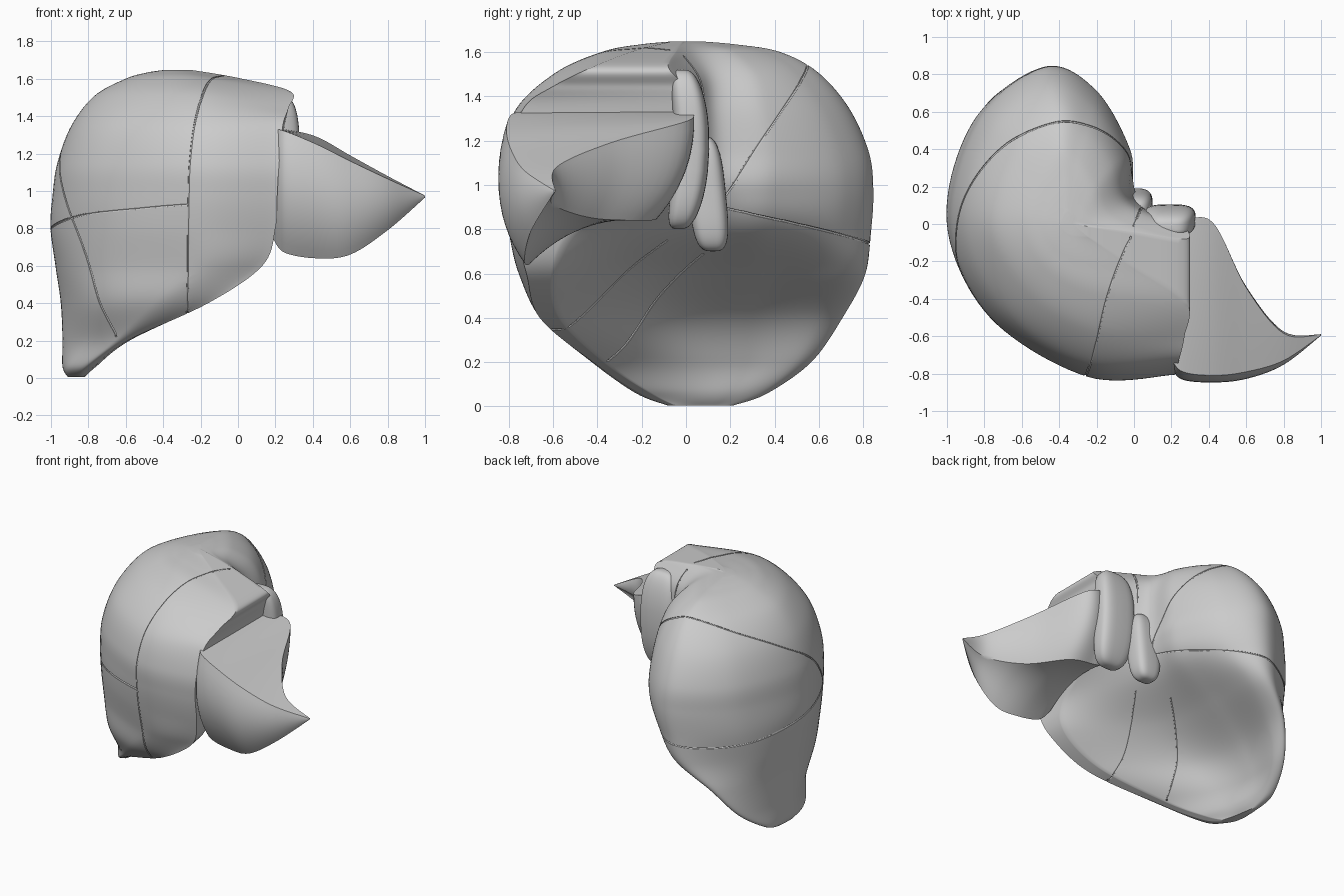
import bpy, bmesh, math
from mathutils import Vector
from mathutils.bvhtree import BVHTree

if "Cube" in bpy.data.objects:
    bpy.data.objects.remove(bpy.data.objects["Cube"])


def spline(pts, n):
    """Catmull-Rom curve through open list of points, n samples per span."""
    pts = [Vector(p) for p in pts]
    out = []
    for i in range(len(pts) - 1):
        a, b, c, d = pts[max(i - 1, 0)], pts[i], pts[i + 1], pts[min(i + 2, len(pts) - 1)]
        for k in range(n):
            t = k / n
            out.append(0.5 * (2 * b + (c - a) * t + (2 * a - 5 * b + 4 * c - d) * t * t
                              + (3 * b - a - 3 * c + d) * t ** 3))
    return out + [pts[-1]]


def smooth(ob, angle):
    bpy.ops.object.select_all(action='DESELECT')
    ob.select_set(True)
    bpy.context.view_layer.objects.active = ob
    bpy.ops.object.shade_smooth_by_angle(angle=math.radians(angle))


def finish(name, bm, angle=40):
    bmesh.ops.recalc_face_normals(bm, faces=bm.faces)
    me = bpy.data.meshes.new(name)
    bm.to_mesh(me)
    bm.free()
    ob = bpy.data.objects.new(name, me)
    bpy.context.collection.objects.link(ob)
    smooth(ob, angle)
    return ob


def loft(name, rings, angle=40):
    """Skin closed rings of equal length, with a fan at each end."""
    bm = bmesh.new()
    vs = [[bm.verts.new(p) for p in r] for r in rings]
    n = len(rings[0])
    for a, b in zip(vs, vs[1:]):
        for i in range(n):
            j = (i + 1) % n
            bm.faces.new((a[i], a[j], b[j], b[i]))
    for ring, pts in ((vs[0], rings[0]), (vs[-1], rings[-1])):
        c = bm.verts.new(sum((Vector(p) for p in pts), Vector()) / n)
        for i in range(n):
            bm.faces.new((ring[i], ring[(i + 1) % n], c))
    return finish(name, bm, angle)


def shrunk(sec, s, z, cx, cy):
    """A smaller copy of a section, used to round off the ends."""
    return (z, [(cx + (x - cx) * s, cy + (y - cy) * s) for x, y in sec[1]])


def top_slope(x, z):
    """The upper sections dip towards the open collar end."""
    return z - .14 * max(0, x + .2) * min(1, max(0, (z - 1.35) / .15))


# Curved shell: horizontal sections, from front right round the back to the inner hollow
lower = [
    (0.06, [(-.77, -.21), (-.82, -.22), (-.90, -.1), (-.935, .05), (-.935, .2),
            (-.92, .35), (-.87, .35), (-.84, .2), (-.81, .03), (-.76, -.16)]),
    (0.2, [(-.59, -.42), (-.66, -.41), (-.81, -.25), (-.93, .03), (-.92, .3),
           (-.85, .55), (-.79, .51), (-.81, .28), (-.76, 0), (-.58, -.37)]),
    (0.4, [(-.16, -.66), (-.45, -.63), (-.77, -.42), (-.94, 0), (-.90, .4),
           (-.74, .69), (-.66, .63), (-.69, .3), (-.60, -.1), (-.17, -.57)]),
    (0.6, [(.13, -.72), (-.25, -.74), (-.76, -.47), (-.97, 0), (-.89, .47),
           (-.58, .79), (-.42, .73), (-.42, .35), (-.34, -.1), (.11, -.6)]),
]
upper = [
    (0.8, [(.2, -.77), (-.25, -.785), (-.76, -.5), (-1, 0), (-.865, .54),
           (-.5, .83), (-.26, .71), (-.12, .38), (-.08, .06), (.18, -.5)]),
    (0.98, [(.21, -.80), (-.25, -.81), (-.77, -.5), (-.99, 0), (-.84, .56),
            (-.48, .84), (-.21, .72), (-.03, .4), (.01, .15), (.21, -.15)]),
    (1.15, [(.22, -.80), (-.25, -.81), (-.76, -.49), (-.965, 0), (-.82, .55),
            (-.48, .82), (-.21, .70), (-.03, .4), (0, .14), (.22, -.02)]),
    (1.35, [(.24, -.73), (-.22, -.745), (-.69, -.46), (-.89, 0), (-.75, .5),
            (-.46, .73), (-.22, .62), (-.05, .36), (-.01, .12), (.25, 0)]),
    (1.51, [(.27, -.6), (-.2, -.58), (-.57, -.37), (-.765, 0), (-.64, .4),
            (-.42, .59), (-.25, .5), (-.11, .32), (-.04, .1), (.27, -.01)]),
    (1.6, [(.28, -.42), (-.2, -.38), (-.48, -.24), (-.6, 0), (-.52, .26),
           (-.4, .42), (-.3, .36), (-.2, .22), (-.1, .04), (.28, -.08)]),
]
secs = ([shrunk(lower[0], .5, 0.005, -.88, .06)] + lower + upper
        + [shrunk(upper[-1], .55, 1.633, -.35, 0), shrunk(upper[-1], .15, 1.648, -.35, 0)])
columns = [spline([(p[i][0], p[i][1], top_slope(p[i][0], z)) for z, p in secs], 9)
           for i in range(10)]
rings = []
for r in range(len(columns[0])):
    curve = spline([c[r] for c in columns], 11)
    a, b = curve[-1], curve[0]
    rings.append(curve + [a.lerp(b, k / 12) for k in range(1, 12)])
shell = loft("curved_shell", rings)

# Seam grooves: thin tubes snapped to the shell, then cut away
seams = [
    [(0, .02, 1.3), (-.05, -.12, 1.58), (-.15, -.4, 1.58), (-.22, -.7, 1.35), (-.26, -.8, 1),
     (-.27, -.72, .5), (-.27, -.62, .36), (-.3, -.45, .52), (-.12, -.1, .8)],
    [(0, .18, .95), (-.05, .37, 1.25), (-.2, .53, 1.48), (-.5, .52, 1.53), (-.72, .4, 1.45),
     (-.9, .15, 1.3), (-.96, -.15, 1.1), (-.82, -.4, .7), (-.65, -.42, .25),
     (-.55, -.2, .42), (-.25, .08, .68)],
    [(0, .18, .88), (-.1, .45, .83), (-.33, .76, .76), (-.6, .8, .72), (-.88, .5, .73),
     (-1, 0, .8), (-.85, -.42, .87), (-.5, -.7, .91), (-.26, -.8, .93)],
]
tree = BVHTree.FromPolygons([v.co.copy() for v in shell.data.vertices],
                            [tuple(p.vertices) for p in shell.data.polygons])
cutters = []
for path in seams:
    pts = [tree.find_nearest(p)[0] for p in spline(path, 10)]
    tube = []
    for i, p in enumerate(pts):
        d = (pts[min(i + 1, len(pts) - 1)] - pts[max(i - 1, 0)]).normalized()
        u = tree.find_nearest(p)[1]
        u = (u - d * u.dot(d)).normalized()
        w = d.cross(u)
        tube.append([p + .0065 * (u * math.cos(a) + w * math.sin(a))
                     for a in (k * math.pi / 3 for k in range(6))])
    cutter = loft("seam_cutter", tube)
    cutter.hide_render = True
    cutters.append(cutter)
    mod = shell.modifiers.new("groove", 'BOOLEAN')
    mod.operation, mod.object, mod.solver = 'DIFFERENCE', cutter, 'EXACT'
dg = bpy.context.evaluated_depsgraph_get()
cut = bpy.data.meshes.new_from_object(shell.evaluated_get(dg))
shell.modifiers.clear()
if len(cut.polygons) > 5000:
    shell.data = cut
for c in cutters:
    bpy.data.objects.remove(c)
smooth(shell, 40)

# Pointed blade: four-cornered sections along x (outer top, inner top, inner bottom, keel)
blade = [
    (.19, -.69, 1.33, -.02, 1.33, -.13, .86, -.64, .74),
    (.25, -.785, 1.32, .01, 1.33, -.13, .85, -.69, .67),
    (.42, -.81, 1.25, .01, 1.29, -.17, .84, -.71, .64),
    (.60, -.79, 1.16, -.34, 1.19, -.42, .85, -.73, .66),
    (.80, -.73, 1.065, -.585, 1.08, -.60, .91, -.70, .79),
    (1.0, -.595, .975, -.59, .975, -.59, .968, -.595, .965),
]
stations = [spline([(s[0], s[1 + 2 * i], s[2 + 2 * i]) for s in blade], 8) for i in range(4)]
bulge = (0, .1, -.12, .13)
rings = []
for r in range(len(stations[0])):
    ring = []
    for i in range(4):
        a, b = stations[i][r], stations[(i + 1) % 4][r]
        d = b - a
        for k in range(12):
            t = k / 12
            ring.append(a + d * t + Vector((0, -d.z, d.y)) * bulge[i] * 4 * t * (1 - t))
    rings.append(ring)
loft("pointed_blade", rings, 35)


# Rolled inner lips at the hinge point
def roll(name, c, size, bend, tilt):
    bm = bmesh.new()
    bmesh.ops.create_uvsphere(bm, u_segments=40, v_segments=28, radius=1)
    for v in bm.verts:
        q = [math.copysign(abs(e) ** .6, e) * s for e, s in zip(v.co, size)]
        y = q[1] + tilt * q[2] - bend * (q[2] / size[2]) ** 2
        v.co = Vector(c) + Vector((q[0], y, q[2]))
    return finish(name, bm, 60)


roll("front_roll", (.19, .025, 1.16), (.14, .08, .36), .05, .02)
roll("rear_roll", (.0, .095, .96), (.1, .085, .26), .0, -.1)
